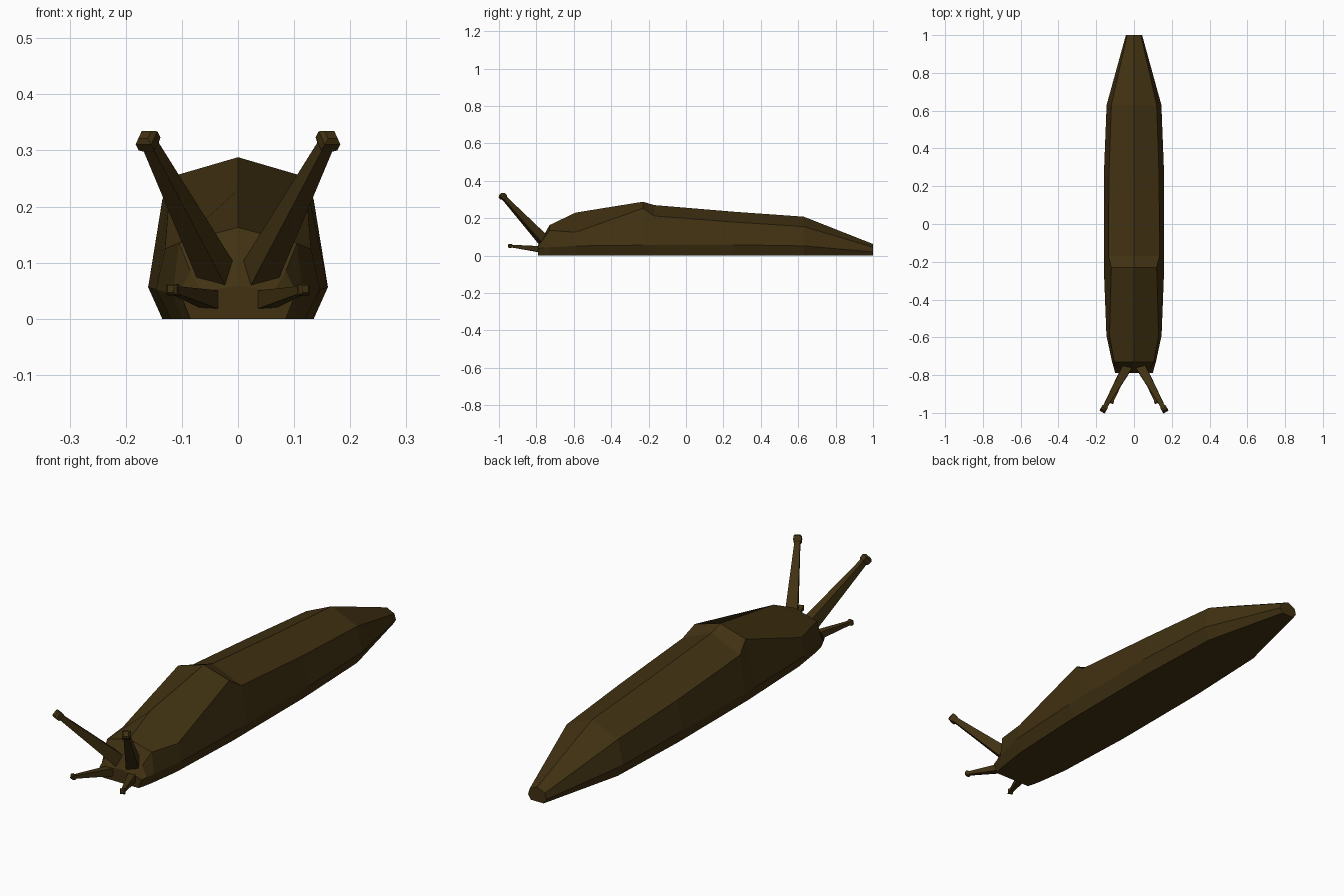
import bpy, bmesh
from mathutils import Vector

if "Cube" in bpy.data.objects:
    bpy.data.objects.remove(bpy.data.objects["Cube"])

skin = bpy.data.materials.new("dark olive brown")
skin.diffuse_color = (0.052, 0.031, 0.006, 1)
skin.use_nodes = True
skin.node_tree.nodes["Principled BSDF"].inputs["Base Color"].default_value = skin.diffuse_color


def finish(name, bm):
    bmesh.ops.recalc_face_normals(bm, faces=bm.faces)
    me = bpy.data.meshes.new(name)
    bm.to_mesh(me)
    bm.free()
    me.materials.append(skin)
    ob = bpy.data.objects.new(name, me)
    bpy.context.collection.objects.link(ob)
    return ob


def loft(bm, rings):
    rows = [[bm.verts.new(p) for p in r] for r in rings]
    n = len(rows[0])
    for a, b in zip(rows, rows[1:]):
        for i in range(n):
            j = (i + 1) % n
            bm.faces.new((a[i], a[j], b[j], b[i]))
    bm.faces.new(rows[0])
    bm.faces.new(rows[-1])


# Body: y, foot half width, side half width, side z, shoulder half width, shoulder z, ridge z
stations = [
    (-0.79, 0.085, 0.10, 0.038, 0.065, 0.050, 0.058),
    (-0.765, 0.093, 0.106, 0.042, 0.085, 0.085, 0.100),
    (-0.73, 0.100, 0.116, 0.045, 0.105, 0.135, 0.163),
    (-0.59, 0.120, 0.146, 0.052, 0.130, 0.125, 0.230),
    (-0.23, 0.135, 0.160, 0.056, 0.120, 0.253, 0.288),
    (-0.17, 0.135, 0.160, 0.057, 0.135, 0.212, 0.270),
    (0.25, 0.135, 0.160, 0.058, 0.133, 0.180, 0.235),
    (0.63, 0.120, 0.145, 0.052, 0.120, 0.155, 0.208),
    (1.00, 0.030, 0.043, 0.020, 0.036, 0.045, 0.062),
]
bm = bmesh.new()
loft(bm, [[(-wb, y, 0), (-wm, y, zm), (-ws, y, zs), (0, y, zt),
           (ws, y, zs), (wm, y, zm), (wb, y, 0)]
          for y, wb, wm, zm, ws, zs, zt in stations])
finish("body", bm)


# Tentacles: square tapered stalk ending in a small knob
def tentacle(name, base, tip, r0, r1, knob):
    base, tip = Vector(base), Vector(tip)
    d = (tip - base).normalized()
    side = d.cross(Vector((0, 0, 1))).normalized()
    up = side.cross(d)

    def ring(c, r):
        return [c + side * r * a + up * r * b
                for a, b in ((1, 1), (-1, 1), (-1, -1), (1, -1))]
    bm = bmesh.new()
    k = knob
    loft(bm, [ring(base, r0), ring(tip - d * k * 2, r1), ring(tip - d * k * 1.5, k),
              ring(tip - d * k * 0.5, k), ring(tip, k * 0.6)])
    finish(name, bm)


for s, label in ((-1, "left"), (1, "right")):
    tentacle(label + "_eye_stalk", (s * 0.035, -0.755, 0.075), (s * 0.166, -0.99, 0.328),
             0.026, 0.011, 0.016)
    tentacle(label + "_feeler", (s * 0.045, -0.77, 0.033), (s * 0.12, -0.95, 0.053),
             0.017, 0.007, 0.010)
